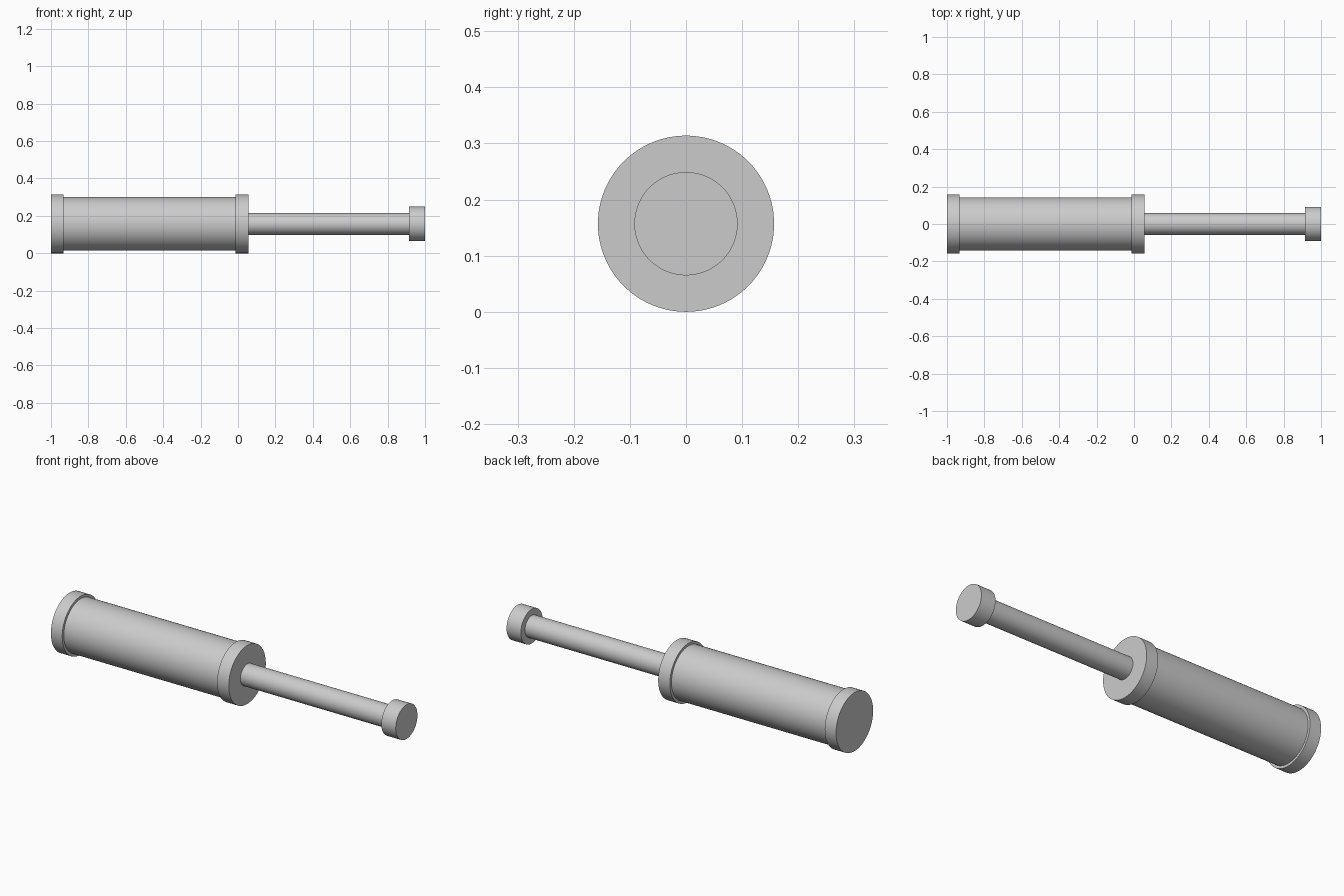
import bpy
import math

cube = bpy.data.objects.get("Cube")
if cube:
    bpy.data.objects.remove(cube, do_unlink=True)

# Single grey metal
metal = bpy.data.materials.new("grey_metal")
metal.use_nodes = True
grey = (0.6, 0.6, 0.6, 1)
metal.diffuse_color = grey
metal.node_tree.nodes["Principled BSDF"].inputs["Base Color"].default_value = grey

AXIS_Z = 0.157


def cylinder(name, x_start, x_end, radius):
    """Smooth cylinder lying along x, with flat ends."""
    bpy.ops.mesh.primitive_cylinder_add(
        vertices=96, radius=radius, depth=x_end - x_start,
        location=((x_start + x_end) / 2, 0, AXIS_Z),
        rotation=(0, math.pi / 2, 0))
    part = bpy.context.object
    part.name = name
    part.data.materials.append(metal)
    bpy.ops.object.shade_smooth_by_angle(angle=math.radians(30))
    return part


# Barrel with its two end caps
cylinder("rear_cap", -1, -0.933, 0.157)
cylinder("barrel", -0.933, -0.014, 0.143)
cylinder("front_collar", -0.014, 0.055, 0.157)

# Piston rod and its tip
cylinder("piston_rod", 0.055, 0.915, 0.058)
cylinder("rod_tip", 0.915, 1, 0.092)
